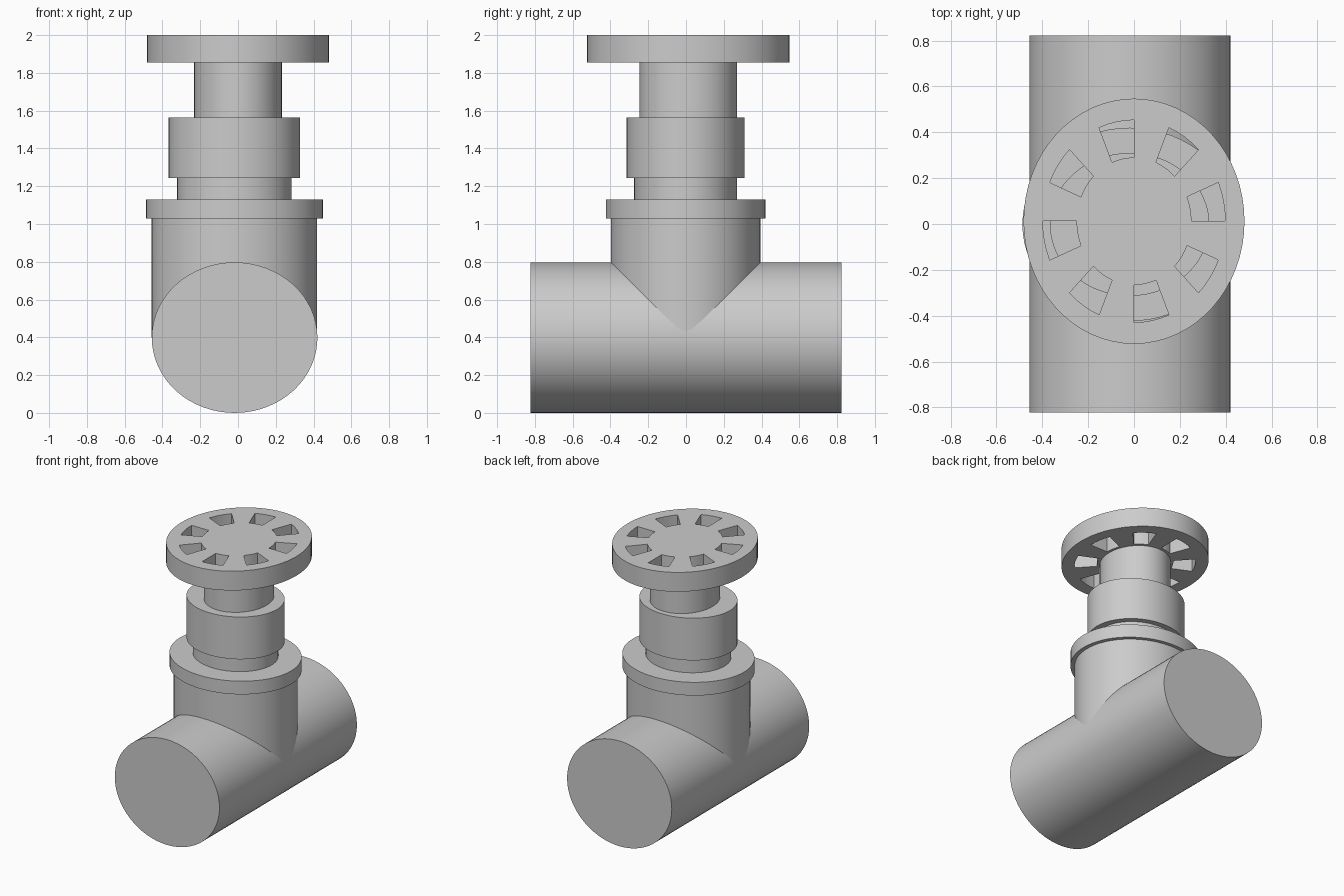
import bpy, bmesh, math

if "Cube" in bpy.data.objects:
    bpy.data.objects.remove(bpy.data.objects["Cube"])

SEG = 64


def finish(bm, name):
    bmesh.ops.recalc_face_normals(bm, faces=bm.faces)
    me = bpy.data.meshes.new(name)
    bm.to_mesh(me)
    bm.free()
    ob = bpy.data.objects.new(name, me)
    bpy.context.collection.objects.link(ob)
    bpy.ops.object.select_all(action='DESELECT')
    ob.select_set(True)
    bpy.context.view_layer.objects.active = ob
    bpy.ops.object.shade_smooth_by_angle(angle=math.radians(30))
    return ob


def stack(name, profile, place):
    """Capped solid through elliptical rings (rx, ry, height)."""
    bm = bmesh.new()
    rings = []
    for rx, ry, h in profile:
        angles = [2 * math.pi * i / SEG for i in range(SEG)]
        rings.append([bm.verts.new(place(rx * math.cos(a), ry * math.sin(a), h))
                      for a in angles])
    for lo, hi in zip(rings, rings[1:]):
        for i in range(SEG):
            j = (i + 1) % SEG
            bm.faces.new((lo[i], lo[j], hi[j], hi[i]))
    bm.faces.new(rings[0][::-1])
    bm.faces.new(rings[-1])
    return finish(bm, name)


# Horizontal pipe running front to back
stack("pipe", [(0.4385, 0.3985, -0.822), (0.4385, 0.3985, 0.822)],
      lambda u, v, h: (-0.018 + u, h, 0.3985 + v))

# Upright branch with its flange, neck and nut
body = [(0.438, 0.396, 0.40), (0.438, 0.396, 1.03),
        (0.468, 0.422, 1.03), (0.468, 0.422, 1.13),
        (0.303, 0.272, 1.13), (0.303, 0.272, 1.243),
        (0.348, 0.312, 1.243), (0.348, 0.312, 1.563)]
stack("valve_body", body, lambda u, v, h: (-0.019 + u, -0.002 + v, h))

# Stem under the wheel
WX, WY, CY = 0.482, 0.535, 0.012
stack("stem", [(0.232, 0.258, 1.56), (0.232, 0.258, 1.855)],
      lambda u, v, h: (u, CY + v, h))

# Hand wheel: flat disc with eight sector windows, extruded to thickness
bm = bmesh.new()
rings = []
for r in (0.52, 0.825, 1.0):
    rings.append([bm.verts.new((WX * r * math.cos(2 * math.pi * i / SEG),
                                CY + WY * r * math.sin(2 * math.pi * i / SEG), 1.854))
                  for i in range(SEG)])
bm.faces.new(rings[0])
for k in range(2):
    for i in range(SEG):
        if k == 0 and i % 8 < 4:
            continue  # window
        j = (i + 1) % SEG
        bm.faces.new((rings[k][i], rings[k + 1][i], rings[k + 1][j], rings[k][j]))
ext = bmesh.ops.extrude_face_region(bm, geom=bm.faces[:], use_keep_orig=True)
top = [g for g in ext["geom"] if isinstance(g, bmesh.types.BMVert)]
bmesh.ops.translate(bm, verts=top, vec=(0, 0, 0.146))
finish(bm, "hand_wheel")
